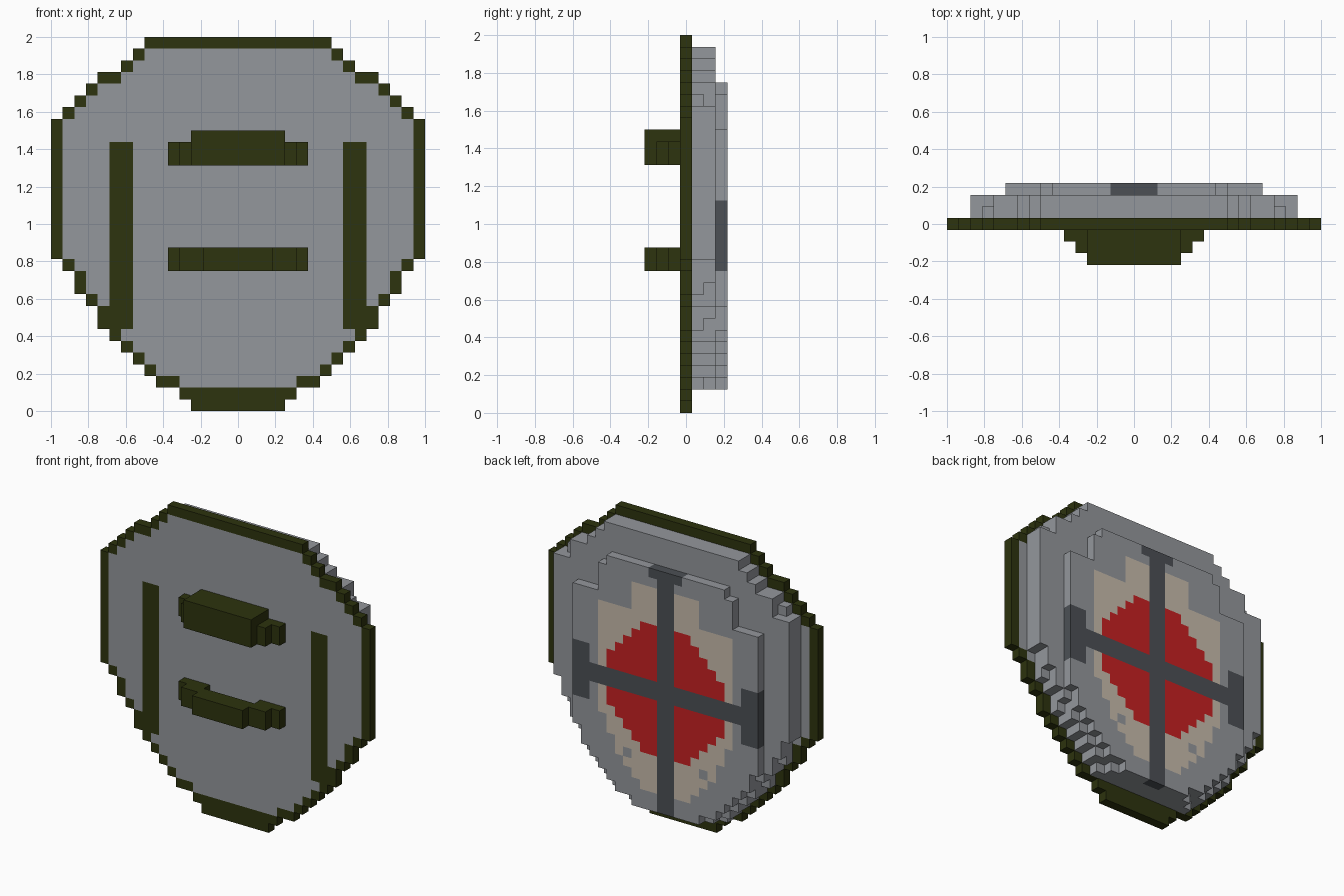
import bpy, bmesh

if "Cube" in bpy.data.objects:
    bpy.data.objects.remove(bpy.data.objects["Cube"])

V = 1 / 16            # size of one block
Y0 = -3.5 * V         # front of the first depth layer


def srgb(r, g, b):
    lin = lambda c: c / 12.92 if c <= 0.04045 else ((c + 0.055) / 1.055) ** 2.4
    return tuple(lin(c / 255) for c in (r, g, b)) + (1.0,)


COLOURS = {"grey": (148, 151, 156), "dark_green": (45, 51, 14), "dark_grey": (76, 80, 85),
           "red": (198, 32, 34), "beige": (200, 188, 172)}
NAMES = list(COLOURS)
MATS = []
for n, c in COLOURS.items():
    m = bpy.data.materials.new(n)
    m.diffuse_color = srgb(*c)
    m.use_nodes = True
    m.node_tree.nodes["Principled BSDF"].inputs["Base Color"].default_value = m.diffuse_color
    MATS.append(m)

cells = {}            # (x, layer, row) -> (part, colour)


def block(part, layer, rows, half, colour, start=0):
    """Mirrored run of blocks, start <= |x| < half; colour may be a rule(x, row)."""
    for r in rows:
        for x in range(start, half):
            c = colour(x, r) if callable(colour) else colour
            for xx in (x, -x - 1):
                cells[(xx, layer, r)] = (part, c)


def profile(part, layer, first, halves, colour):
    for i, h in enumerate(halves):
        block(part, layer, [first + i], h, colour)


# Backing board: green rim and two painted straps on grey
OUTER = [4, 5, 7, 8, 9, 10, 11, 12, 12, 13, 14, 14, 15] + [16] * 12 + [15, 14, 13, 12, 10, 9, 8]
INNER = [0, 0, 5, 7, 8, 9, 10, 11, 11, 12, 13, 13, 14] + [15] * 12 + [14, 13, 12, 10, 9, 8, 0]


def board_colour(x, r):
    strap = 9 <= x < 11 and 7 <= r < 23
    return "dark_green" if strap or x >= INNER[r] else "grey"


profile("backing_board", 3, 0, OUTER, board_colour)

# Domed body: two grey layers
profile("shield_body", 4, 2, [6, 7, 8, 9, 10, 11, 11, 12, 13, 13, 13] + [14] * 13
        + [13, 12, 10, 9, 8], "grey")
profile("shield_body", 5, 2, [5, 7, 8, 9, 10, 10, 11, 12, 12, 13, 13] + [14] * 13
        + [12, 12, 10, 9, 8], "grey")

# Face plate: dark cross over a red disc on a beige field
BEIGE = [0, 0, 0, 0, 3, 4, 5, 6, 6, 7, 7] + [8] * 12 + [4] * 3 + [0] * 6


def plate_colour(x, r):
    if x < 1 or r in (14, 15) or (x < 2 and r == 27) or (x >= 9 and 12 <= r < 18):
        return "dark_grey"
    if (x + 0.5) ** 2 + (r - 14.5) ** 2 < 7.1 ** 2:
        return "red"
    if x < BEIGE[r] and (x, r) != (4, 7):
        return "beige"
    return "grey"


profile("face_plate", 6, 2, [4, 6, 7, 8, 9, 10, 10] + [11] * 15 + [8, 8, 8, 7], plate_colour)

# Upper grip: solid stepped block with a raised middle
for layer, half in ((0, 4), (1, 5), (2, 6)):
    block("upper_grip", layer, (21, 22), half, "dark_green")
    block("upper_grip", layer, (23,), 4, "dark_green")

# Lower grip: stepped handle, open against the board
block("lower_grip", 0, (12, 13), 3, "dark_green")
block("lower_grip", 1, (12, 13), 5, "dark_green")
block("lower_grip", 2, (12, 13), 6, "dark_green", start=3)

# Faces of a block: direction and four corners
SIDES = [((1, 0, 0), [(1, 0, 0), (1, 1, 0), (1, 1, 1), (1, 0, 1)]),
         ((-1, 0, 0), [(0, 0, 0), (0, 0, 1), (0, 1, 1), (0, 1, 0)]),
         ((0, 1, 0), [(0, 1, 0), (0, 1, 1), (1, 1, 1), (1, 1, 0)]),
         ((0, -1, 0), [(0, 0, 0), (1, 0, 0), (1, 0, 1), (0, 0, 1)]),
         ((0, 0, 1), [(0, 0, 1), (1, 0, 1), (1, 1, 1), (0, 1, 1)]),
         ((0, 0, -1), [(0, 0, 0), (0, 1, 0), (1, 1, 0), (1, 0, 0)])]

# Build each part from its exposed block faces
for part in sorted({p for p, _ in cells.values()}):
    bm = bmesh.new()
    verts = {}
    for (x, y, z), (p, colour) in cells.items():
        if p != part:
            continue
        for (dx, dy, dz), corners in SIDES:
            if (x + dx, y + dy, z + dz) in cells:
                continue
            quad = []
            for a, b, c in corners:
                k = (x + a, y + b, z + c)
                if k not in verts:
                    verts[k] = bm.verts.new((k[0] * V, Y0 + k[1] * V, k[2] * V))
                quad.append(verts[k])
            bm.faces.new(quad).material_index = NAMES.index(colour)
    mesh = bpy.data.meshes.new(part)
    for m in MATS:
        mesh.materials.append(m)
    bm.to_mesh(mesh)
    bm.free()
    bpy.context.collection.objects.link(bpy.data.objects.new(part, mesh))
